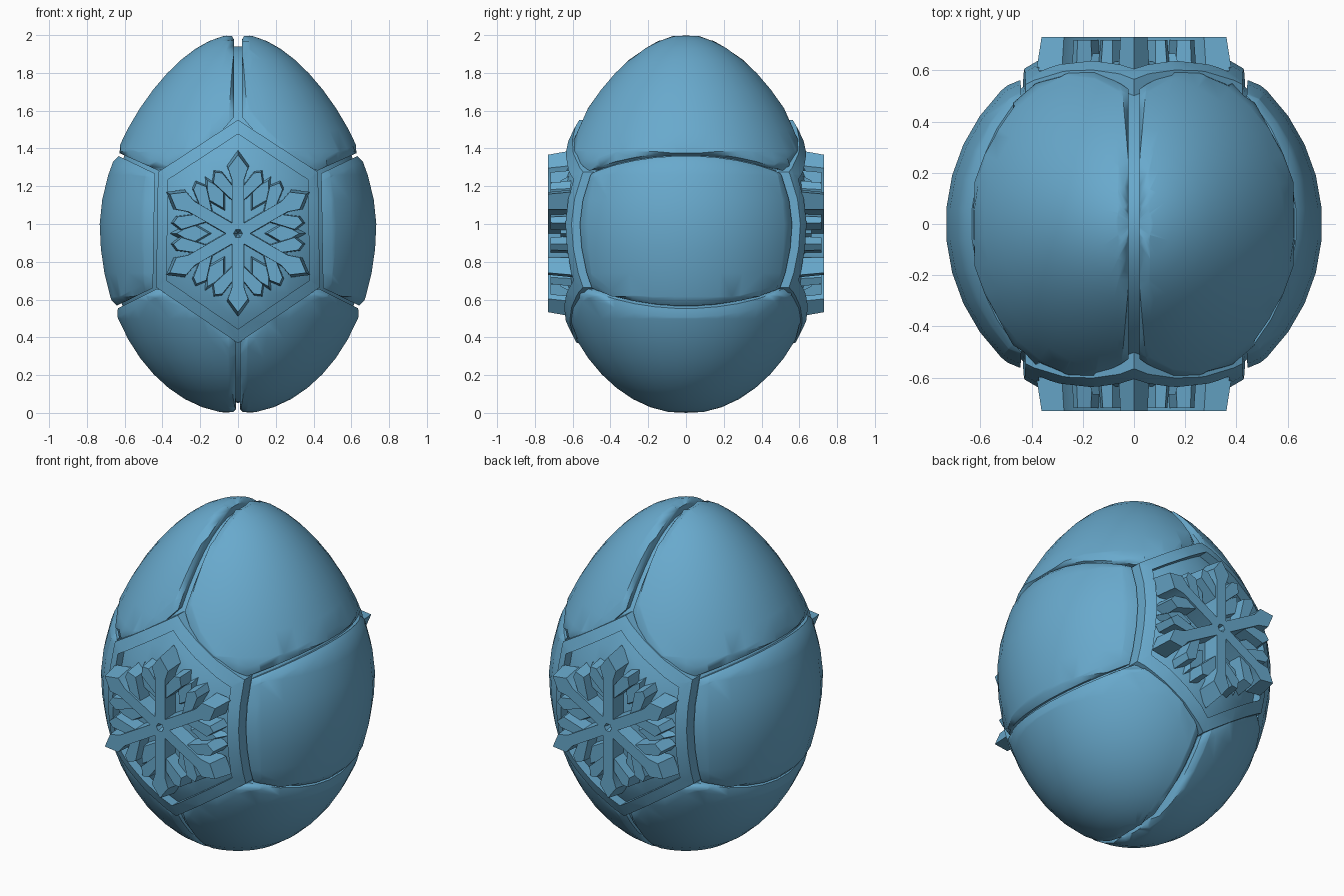
import bpy, bmesh, math
from mathutils import Vector

if "Cube" in bpy.data.objects:
    bpy.data.objects.remove(bpy.data.objects["Cube"])

CZ = 0.95
ice = bpy.data.materials.new("ice blue")
ice.diffuse_color = (0.14, 0.40, 0.61, 1)
ice.use_nodes = True
ice.node_tree.nodes["Principled BSDF"].inputs["Base Color"].default_value = ice.diffuse_color


def finish(bm, name, angle=32):
    bmesh.ops.recalc_face_normals(bm, faces=bm.faces)
    me = bpy.data.meshes.new(name)
    bm.to_mesh(me)
    bm.free()
    ob = bpy.data.objects.new(name, me)
    bpy.context.collection.objects.link(ob)
    me.materials.append(ice)
    bpy.ops.object.select_all(action='DESELECT')
    ob.select_set(True)
    bpy.context.view_layer.objects.active = ob
    bpy.ops.object.shade_smooth_by_angle(angle=math.radians(angle))
    return ob


def egg(scale=1.0, segs=36, rings=24):
    """Egg solid: round at the bottom, narrowing to the top."""
    bm = bmesh.new()
    rows = []
    for i in range(1, rings):
        t = math.pi * i / rings
        h = -math.cos(t)
        r = 0.735 * math.sin(t) * (1 - 0.22 * max(0, h) ** 1.5)
        z = 1 + 1.004 * h
        rows.append([bm.verts.new((r * scale * math.cos(a), r * scale * math.sin(a),
                                   CZ + (z - CZ) * scale))
                     for a in [2 * math.pi * (k + .5) / segs for k in range(segs)]])
    lo = bm.verts.new((0, 0, CZ + (-0.004 - CZ) * scale))
    hi = bm.verts.new((0, 0, CZ + (2.004 - CZ) * scale))
    for k in range(segs):
        n = (k + 1) % segs
        for a, b in zip(rows, rows[1:]):
            bm.faces.new((a[k], a[n], b[n], b[k]))
        bm.faces.new((lo, rows[0][n], rows[0][k]))
        bm.faces.new((hi, rows[-1][k], rows[-1][n]))
    return bm


def cut(bm, co, no, clear=True):
    """Slice by a plane; optionally drop the outside and cap the hole."""
    bmesh.ops.bisect_plane(bm, geom=bm.verts[:] + bm.edges[:] + bm.faces[:], dist=1e-5,
                           plane_co=co, plane_no=no, clear_outer=clear)
    if clear:
        edges = [e for e in bm.edges if e.is_boundary]
        if edges:
            bmesh.ops.holes_fill(bm, edges=edges, sides=0)


def egg_slice(name, poly, scale=1.0, round_w=0.04, sink=0.978, y_clip=None):
    """Part of the egg inside a convex front-view outline, with softened rims."""
    bm = egg(scale)
    c = sum((Vector(p) for p in poly), Vector((0, 0))) / len(poly)
    planes = []
    for p, q in zip(poly, poly[1:] + poly[:1]):
        p, q = Vector(p), Vector(q)
        n = Vector((q.y - p.y, p.x - q.x)).normalized()
        if n.dot(c - p) > 0:
            n = -n
        planes.append((Vector((p.x, 0, p.y)), Vector((n.x, 0, n.y))))
    if round_w:
        for co, no in planes:
            cut(bm, co - no * round_w, no, False)
    for co, no in planes:
        cut(bm, co, no)
    if round_w:
        mid = Vector((0, 0, CZ))
        for v in bm.verts:
            if any(abs((v.co - co).dot(no)) < 1e-4 for co, no in planes):
                v.co = mid + (v.co - mid) * sink
    if y_clip:
        for s in (-1, 1):
            cut(bm, (0, s * y_clip, 0), (0, s, 0))
    return finish(bm, name, 45)


# Inner core, flattened front and back to carry the emblems
core = egg(0.94)
for s in (-1, 1):
    cut(core, (0, s * 0.635, 0), (0, s, 0))
finish(core, "inner_core")

# Shell plates, right side outlines mirrored to the left
plates = {
    "upper_shell": [(.022, 2.2), (.022, 1.58), (.2, 1.375), (.43, 1.29), (.9, 1.50), (.9, 2.2)],
    "side_shell": [(.45, 1.275), (.9, 1.49), (.9, .44), (.46, .655)],
    "lower_shell": [(.012, -.2), (.012, .36), (.2, .57), (.44, .65), (.9, .42), (.9, -.2)],
}
for name, pts in plates.items():
    for s, side in ((1, "right"), (-1, "left")):
        egg_slice(f"{name}_{side}", [(x * s, z) for x, z in pts])

# Hexagonal frame around the emblems (slices run through, so they serve both faces)
hexa = [(0, 1.56), (.43, 1.28), (.44, .66), (0, .36), (-.44, .66), (-.43, 1.28)]


def ring(k):
    return [(x * k, 0.96 + (z - 0.96) * k) for x, z in hexa]


outer, inner = ring(0.985), ring(0.86)
for i in range(6):
    j = (i + 1) % 6
    egg_slice(f"frame_bar_{i + 1}", [outer[i], outer[j], inner[j], inner[i]],
              scale=1.01, round_w=0, y_clip=0.66)


def prism(bm, pts, y0, y1, taper):
    """Front-view outline raised from y0 to y1, with sloping sides."""
    cx = sum(p[0] for p in pts) / len(pts)
    cz = sum(p[1] for p in pts) / len(pts)
    a = [bm.verts.new((x, y0, z)) for x, z in pts]
    b = [bm.verts.new((cx + (x - cx) * taper, y1, cz + (z - cz) * taper)) for x, z in pts]
    bm.faces.new(a)
    bm.faces.new(b)
    for i in range(len(pts)):
        j = (i + 1) % len(pts)
        bm.faces.new((a[i], a[j], b[j], b[i]))


def turn(pts, deg):
    a = math.radians(deg)
    return [(x * math.cos(a) + z * math.sin(a),
             CZ + z * math.cos(a) - x * math.sin(a)) for x, z in pts]


# Snowflake emblems: shaft and a pair of broad branches per arm, low chunks between
shaft = [(-.036, -.01), (-.036, .29), (-.06, .36), (0, .44),
         (.06, .36), (.036, .29), (.036, -.01)]
branch = [(.01, .15), (.01, .235), (.085, .33), (.13, .335), (.14, .27)]
chunk = [(0, .12), (-.07, .24), (0, .36), (.07, .24)]
for s, side in ((-1, "front"), (1, "back")):
    bm = bmesh.new()
    for k in range(6):
        prism(bm, turn(shaft, 60 * k), s * 0.60, s * 0.73, 0.88)
        for m in (1, -1):
            prism(bm, turn([(m * x, z) for x, z in branch], 60 * k),
                  s * 0.60, s * 0.718, 0.85)
        prism(bm, turn(chunk, 60 * k + 30), s * 0.60, s * 0.665, 0.7)
    finish(bm, f"snowflake_{side}", 20)
